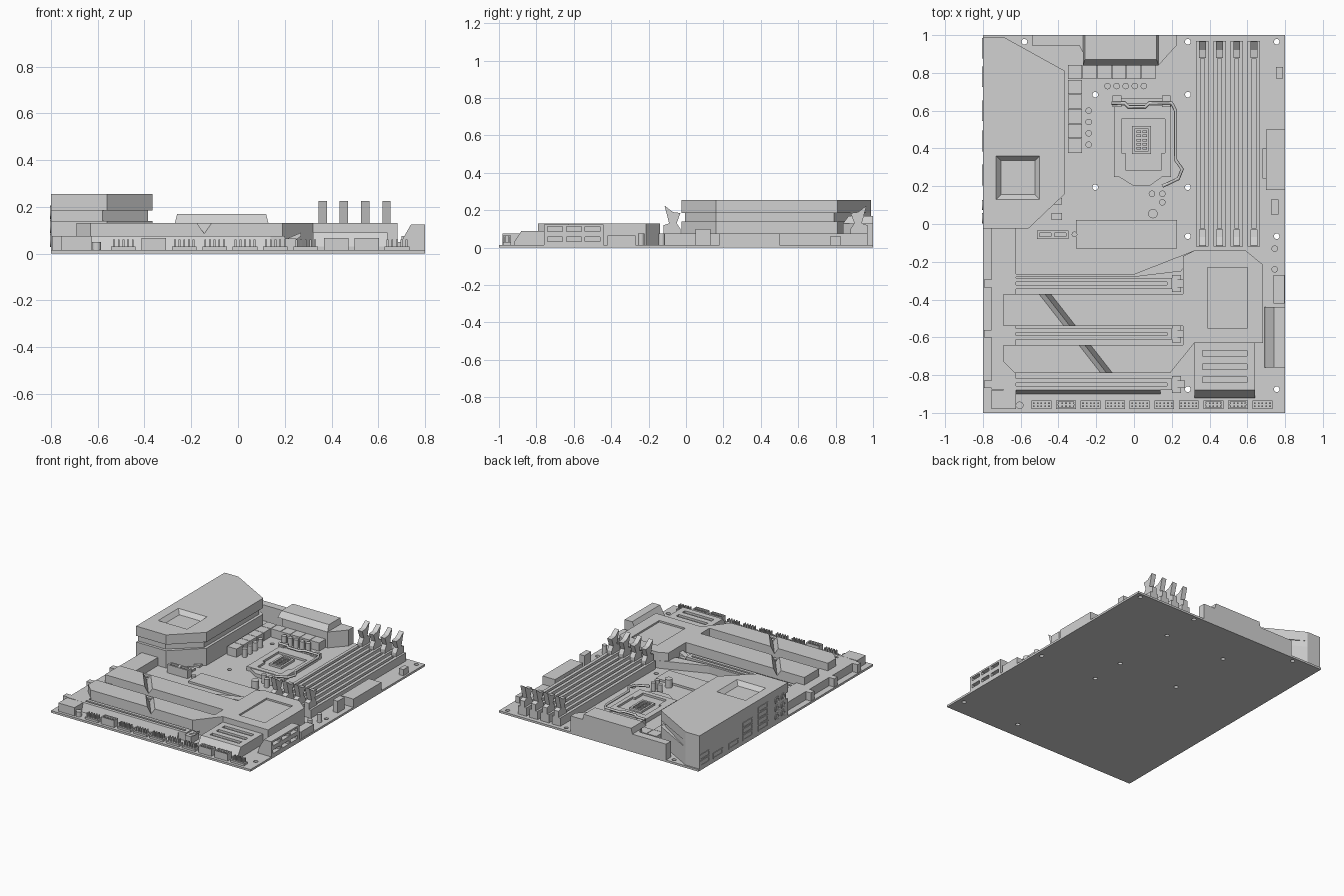
import bpy, bmesh, math
from mathutils import Matrix

cube = bpy.data.objects.get("Cube")
if cube:
    bpy.data.objects.remove(cube, do_unlink=True)

# Half sizes of the board and the shared height levels
SIDE, END = .8, 1
TOP, LOW, MID, HIGH, COVER = .015, .03, .075, .13, .255
ABOVE = 1

grey = bpy.data.materials.new("plain_grey")
grey.use_nodes = True
grey.diffuse_color = [.64] * 3 + [1]
grey.node_tree.nodes["Principled BSDF"].inputs["Base Color"].default_value = grey.diffuse_color


def prism(name, outline, start, stop, axis="z", end_outline=None):
    """Extrude an outline along an axis, optionally towards a different end outline."""
    def place(point, depth):
        u, v = point
        return {"x": (depth, u, v), "y": (u, depth, v), "z": (u, v, depth)}[axis]

    bm = bmesh.new()
    first = [bm.verts.new(place(p, start)) for p in outline]
    last = [bm.verts.new(place(p, stop)) for p in end_outline or outline]
    bm.faces.new(first)
    bm.faces.new(last)
    for i in range(len(outline)):
        bm.faces.new((first[i - 1], first[i], last[i], last[i - 1]))
    bmesh.ops.recalc_face_normals(bm, faces=bm.faces)
    mesh = bpy.data.meshes.new(name)
    bm.to_mesh(mesh)
    bm.free()
    mesh.materials.append(grey)
    ob = bpy.data.objects.new(name, mesh)
    bpy.context.collection.objects.link(ob)
    return ob


def rect(u, v, width, depth):
    """Rectangle around a centre."""
    left, right, near, far = u - width / 2, u + width / 2, v - depth / 2, v + depth / 2
    return [(left, near), (right, near), (right, far), (left, far)]


def box(name, x, y, width, depth, top, bottom=TOP):
    return prism(name, rect(x, y, width, depth), bottom, top)


def disc(name, u, v, radius, start, stop, axis="z", sides=16):
    angles = [i * math.tau / sides for i in range(sides)]
    outline = [(u + radius * math.cos(a), v + radius * math.sin(a)) for a in angles]
    ob = prism(name, outline, start, stop, axis)
    ob.data.shade_smooth()
    ob.data.set_sharp_from_angle(angle=math.radians(40))
    return ob


def cut(ob, cutters):
    """Subtract the cutters, bake the result and drop the cutters."""
    for cutter in cutters:
        modifier = ob.modifiers.new("cut", 'BOOLEAN')
        modifier.operation = 'DIFFERENCE'
        modifier.object = cutter
        cutter.hide_render = True
    bpy.context.view_layer.update()
    evaluated = ob.evaluated_get(bpy.context.evaluated_depsgraph_get())
    mesh = bpy.data.meshes.new_from_object(evaluated)
    ob.modifiers.clear()
    ob.data = mesh
    for cutter in cutters:
        bpy.data.objects.remove(cutter, do_unlink=True)


# Board with screw holes
board = box("board", 0, 0, 2 * SIDE, 2 * END, TOP, 0)
holes = [(x, y) for x in (.285, .755) for y in (.965, -.065, -.875)]
holes += [(x, y) for x in (.285, -.205) for y in (.685, .195)] + [(-.58, .965)]
cut(board, [disc("hole", x, y, TOP, -ABOVE, ABOVE) for x, y in holes])


# Rear port cover: the middle layer is set in to make the long side groove
def cover_outline(inset):
    right, front = -.365 - inset, inset - .025
    return [(-SIDE, .99), (-.69, .99), (right, .81 - inset),
            (right, .16), (-.56 - inset, front), (-SIDE, front)]


prism("port_cover_lower", cover_outline(0), TOP, .14)
prism("port_cover_groove", cover_outline(.02), .14, .185)
cover = prism("port_cover_upper", cover_outline(0), .185, COVER)
recess = [rect(-.615, .245, size, size) for size in (.18, .24)]
cut(cover, [prism("recess", recess[0], COVER - LOW, COVER + .005, end_outline=recess[1])])

# Ports on the left edge: framed sockets and round jacks, set on as thin plates
FACE = -SIDE - .004
for y, count in ((.93, 2), (.78, 1), (.6, 1), (.44, 3), (.26, 4)):
    for row in range(count):
        z = .05 + row * .045
        port = prism("port_frame", rect(y, z, .11, .04), FACE, -SIDE, "x")
        cut(port, [prism("port_hole", rect(y, z, .09, .024), -ABOVE, FACE + .003, "x")])
for y in (.03, .1):
    for row in range(3):
        z = .055 + row * .06
        jack = disc("audio_jack", y, z, .027, FACE, -SIDE, "x")
        cut(jack, [disc("jack_hole", y, z, TOP, -ABOVE, FACE + .003, "x")])

# Rear heatsink with a raised sloping centre
prism("rear_heatsink", [(-.54, END), (.225, END), (.225, .945), (.13, .84),
                        (-.235, .84), (-.29, .945), (-.54, .945)], TOP, HIGH)
prism("rear_heatsink_crown", rect(-.07, .92, .4, .16), HIGH, .17, end_outline=rect(-.07, .935, .38, .13))

# Chokes in an L around the socket
PITCH = .078
for i in range(6):
    box("choke", -.313, .804 - i * PITCH, MID, MID, MID)
for i in range(1, 6):
    box("choke", -.313 + i * PITCH, .804, MID, MID, MID)

# Capacitors
spots = [(-.14 + i * .048, .73) for i in range(5)]
spots += [(-.24, .42 + i * .06) for i in range(4)]
spots += [(.745, -.13), (.745, -.24), (.095, .16), (.15, .16), (.15, .115)]
for x, y in spots:
    disc("capacitor", x, y, .017, TOP, MID)
disc("large_capacitor", .1, .055, .025, TOP, MID)
disc("battery_post", -.605, -.96, .02, TOP, .05)

# Processor socket with chip pad, latch plate and hinge
SOCKET = .045
frame = box("socket_frame", SOCKET, .44, .3, .38, SOCKET)
cut(frame, [box("opening", .05, .42, .23, .27, ABOVE, LOW)])
for side in (-1, 1):
    box("opening_lip", .05 + side * .11, .33, LOW, .09, SOCKET, LOW)
    box("hinge_bracket", .04 + side * .13, .65, SOCKET, .06, .055)
pad = box("chip_pad", .04, .445, .1, .15, SOCKET, LOW)
cut(pad, [box("pad_well", .04, .445, .07, .12, ABOVE, .037)])
for row in range(5):
    for side in (-1, 1):
        box("pad_chip", .04 + side * .016, .4 + row * .022, .024, .013, SOCKET, LOW)
prism("latch_plate", [(-.08, .25), (.15, .25), (.08, .2), (0, .2)], TOP, .04)
box("socket_hinge", .04, .65, .27, LOW, SOCKET)

path = [(-.12, .64), (-.05, .64), (-.03, .62), (.06, .62), (.08, .64), (.2, .64),
        (.22, .6), (.22, .34), (.255, .29), (.235, .24), (.15, .2)]
curve = bpy.data.curves.new("socket_lever", 'CURVE')
curve.dimensions = '3D'
curve.bevel_depth = .009
curve.bevel_resolution = 1
curve.use_fill_caps = True
rod = curve.splines.new('POLY')
rod.points.add(len(path) - 1)
for point, (x, y) in zip(rod.points, path):
    point.co = (x, y, .06, 1)
curve.materials.append(grey)
bpy.context.collection.objects.link(bpy.data.objects.new("socket_lever", curve))

# Memory slots with a mirrored clip at each end
MIDDLE, REACH = .425, .545
clip = [(0, TOP), (0, .12), (.03, HIGH), (.005, .225), (.05, .19), (.09, .185), (.07, HIGH), (.09, .1), (.09, TOP)]
for i in range(4):
    x = .362 + i * .091
    slot = box("memory_slot", x, MIDDLE, .066, 2 * REACH, MID)
    cut(slot, [box("slot_groove", x, MIDDLE, .02, .9, ABOVE, .04)])
    for side in (-1, 1):
        profile = [(MIDDLE + side * (REACH - inward), z) for inward, z in clip]
        prism("memory_clip", profile, x - .018, x + .018, "x")

# Main shroud: chipset heatsink and two fingers between the expansion slots
LEFT, RIGHT, INNER = -.69, .683, .26
shroud = prism("shroud", [
    (.32, -.14), (.59, -.14), (RIGHT, -.215), (RIGHT, -.63), (.32, -.63), (.19, -.79), (LEFT + .06, -.79),
    (LEFT, -.73), (LEFT, -.64), (INNER, -.64), (INNER, -.54), (LEFT, -.54), (LEFT, -.37),
    (INNER, -.37), (INNER, -.17)], TOP, HIGH)
groove = prism("groove", [(0, .085), (LOW, .14), (-LOW, .14)], 0, .74, "y")
groove.data.transform(Matrix.Translation((-.57, -.245, 0)) @ Matrix.Rotation(math.radians(-142), 4, 'Z'))
cut(shroud, [groove, box("chip_recess", .495, -.39, .21, .32, ABOVE, .118)])

# Finned heatsink at the front
fins = prism("finned_heatsink", [(-.92, TOP), (-.92, LOW), (-.88, .09), (-.63, .09), (-.63, TOP)], .32, .64, "x")
cut(fins, [box("fin_slot", .48, -.825 + i * .07, .235, LOW, ABOVE, MID) for i in range(3)])

# Expansion slots with tongue and latch
for i in range(3):
    y = -.315 - i * .267
    slot = box("expansion_slot", -.245, y, .89, .06, MID)
    cut(slot, [box("slot_groove", -.245, y, .84, TOP, ABOVE, SOCKET)])
    box("slot_tongue", -.745, y, .1, .04, MID)
    box("slot_latch", .225, y, .05, .09, .065)
    prism("latch_tab", [(.2, .06), (.27, .09), (.27, MID), (.25, .06)], y - .02, y + .02, "y")
prism("front_slot_lip", [(-.9, TOP), (-.88, MID), (-.87, MID), (-.87, TOP)], -.63, .14, "x")

# Low covers by the left edge, drive card and its connector
box("edge_cover", LEFT, -.45, HIGH, .85, MID)
box("audio_block", LEFT, -.93, HIGH, .1, MID)
prism("slot_cover", [(-.63, -.265), (0, -.265), (.32, -.14), (.25, -.25), (0, -.28), (-.63, -.28)], TOP, .07)
box("drive_card", -.04, -.055, .535, .15, LOW)
disc("drive_screw", -.315, -.055, TOP, TOP, .04)
connector = box("drive_connector", -.43, -.057, .165, SOCKET, MID)
cut(connector, [box("socket", -.43 + side * .04, -.057, .06, .02, ABOVE, .04) for side in (-1, 1)])
for y in (.04, .12):
    box("small_chip", -.41, y, .055, .035, LOW)

# Right edge connectors
box("power_connector", .75, .34, .1, .32, MID)
box("power_latch", .69, .32, .02, .16, .05)
box("fan_header", .745, .09, .04, .08, .1)
box("corner_header", .77, .8, .035, .06, .06)
box("side_header", .768, -.345, .06, .15, .065)
drives = prism("drive_ports", [(.69, TOP), (.7, .055), (.74, .125), (SIDE, .125), (SIDE, TOP)], -.76, -.44, "y")
cut(drives, [prism("drive_hole", rect(-.6 + column * .1, z, .08, .025), .77, ABOVE, "x")
             for column in (-1, 0, 1) for z in (SOCKET, .1)])

# Front row of pin headers, three of them tall and hollow
ROW = -.957
for i in range(10):
    x = -.49 + i * HIGH
    tall = i in (1, 7, 8)
    header = box("pin_header", x, ROW, .105, SOCKET, .066 if tall else LOW)
    if tall:
        cut(header, [box("header_well", x, ROW, .085, LOW, ABOVE, LOW)])
    for column in range(-2, 3):
        for side in (-1, 1):
            box("header_pin", x + column * .02, ROW + side * .009, .008, .008, .06, .025)
